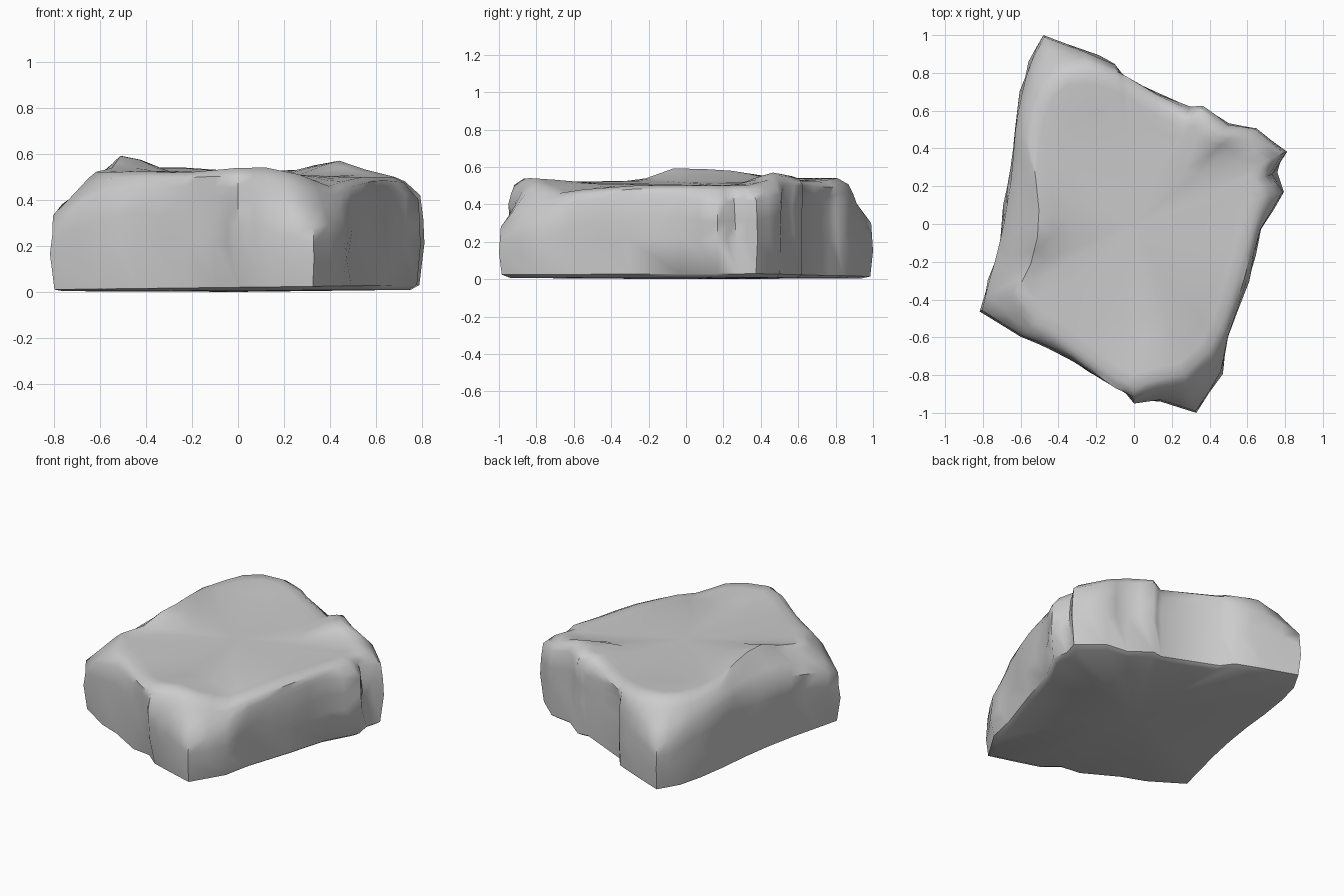
import bpy
import bmesh
from mathutils import Vector, noise

default_cube = bpy.data.objects.get("Cube")
if default_cube:
    bpy.data.objects.remove(default_cube, do_unlink=True)

# Outline of the boulder, counterclockwise from the right corner:
# x, y, shoulder height, rim scale towards the centre, rim height
OUTLINE = [
    (.8, .38, .42, .85, .5), (.65, .51, .46, .86, .53), (.5, .53, .5, .88, .57),
    (.37, .63, .5, .9, .55), (.3, .62, .42, .88, .53), (-.04, .77, .4, .95, .52),
    (-.1, .85, .42, .89, .53), (-.27, .92, .4, .88, .54), (-.48, 1, .3, .8, .54),
    (-.56, .86, .34, .84, .54), (-.6, .7, .4, .86, .54), (-.63, .5, .45, .87, .55),
    (-.65, .3, .45, .8, .58), (-.68, .1, .44, .74, .59), (-.72, -.1, .42, .71, .59),
    (-.77, -.3, .38, .71, .54), (-.81, -.46, .33, .76, .52), (-.6, -.6, .42, .86, .52),
    (-.45, -.66, .46, .88, .52), (-.23, -.79, .42, .92, .52), (-.1, -.87, .42, .94, .53),
    (0, -.96, .4, .9, .54), (.14, -.94, .36, .88, .54), (.33, -1, .28, .8, .51),
    (.46, -.79, .3, .86, .46), (.5, -.6, .38, .91, .48), (.6, -.3, .42, .91, .5),
    (.68, -.03, .44, .9, .5), (.79, .17, .4, .85, .5), (.72, .26, .42, .9, .5),
]


def make_material(name, color):
    mat = bpy.data.materials.new(name)
    mat.use_nodes = True
    mat.diffuse_color = color
    mat.node_tree.nodes["Principled BSDF"].inputs["Base Color"].default_value = color
    return mat


def plateau(x):
    """Height of the top, which tilts gently down to the right."""
    return .515 - .03 * x


def undercut(x, y, amount):
    """Pull the wall in below the front overhang and fill the side notch."""
    if y < 0 and -.15 < x < .1:
        return x, y * (1 - amount)
    if y > 0 and .7 < x < .75:
        return x * (1 + amount), y * (1 + amount)
    return x, y


def foot_point(x, y, scale, height):
    px, py = undercut(x, y, .07)
    return px * scale, py * scale, height * (1 + x * .6)


def add_ring(bm, place):
    """One closed ring of vertices, placed by a rule from each outline row."""
    return [bm.verts.new(place(*row)) for row in OUTLINE]


def bridge(bm, lower, upper):
    count = len(lower)
    for i in range(count):
        j = (i + 1) % count
        bm.faces.new((lower[i], lower[j], upper[j], upper[i]))


def fan(bm, ring, centre, upward):
    middle = bm.verts.new(centre)
    for a, b in zip(ring, ring[1:] + ring[:1]):
        bm.faces.new((a, b, middle) if upward else (b, a, middle))


def weather(bm):
    """Roughen the walls and rim, leaving base, plateau and end corners calm."""
    bm.normal_update()
    moves = []
    for v in bm.verts:
        if v.co.z > .06 and abs(v.co.y) < .93:
            wall = 1 - abs(v.normal.z)
            dent = noise.noise(v.co * 4) * .018 + noise.noise(v.co * 9) * .012
            moves.append((v, v.normal * dent * wall))
    for v, move in moves:
        v.co += move


# Lofted rock body: base, foot, wall, shoulder, rim and tilted top
bm = bmesh.new()
rings = [
    add_ring(bm, lambda x, y, s, k, r: foot_point(x, y, .94, .006)),
    add_ring(bm, lambda x, y, s, k, r: foot_point(x, y, .985, .02)),
    add_ring(bm, lambda x, y, s, k, r: (*undercut(x, y, .03), s * .5)),
    add_ring(bm, lambda x, y, s, k, r: (x * .99, y * .99, s)),
    add_ring(bm, lambda x, y, s, k, r: (x * (k + .06), y * (k + .06), s * .25 + r * .75)),
    add_ring(bm, lambda x, y, s, k, r: (x * k, y * k, r)),
    add_ring(bm, lambda x, y, s, k, r: (x * k * .84, y * k * .84, r * .7 + plateau(x) * .3)),
    add_ring(bm, lambda x, y, s, k, r: (x * k * .6, y * k * .6, plateau(x * .5))),
]
for lower, upper in zip(rings, rings[1:]):
    bridge(bm, lower, upper)
fan(bm, rings[-1], Vector((0, 0, plateau(0))), True)
fan(bm, rings[0], Vector((0, 0, 0)), False)

# Finer facets on the walls for the chipped surface
side_edges = [e for e in bm.edges if all(.04 < v.co.z and v.co.xy.length > .5 for v in e.verts)]
bmesh.ops.subdivide_edges(bm, edges=side_edges, cuts=1, use_grid_fill=True)
weather(bm)
bmesh.ops.recalc_face_normals(bm, faces=bm.faces)

mesh = bpy.data.meshes.new("boulder")
bm.to_mesh(mesh)
bm.free()
mesh.materials.append(make_material("stone grey", (.6, .6, .6, 1)))
boulder = bpy.data.objects.new("boulder", mesh)
bpy.context.collection.objects.link(boulder)

bpy.ops.object.select_all(action="DESELECT")
boulder.select_set(True)
bpy.context.view_layer.objects.active = boulder
bpy.ops.object.shade_smooth_by_angle(angle=.9)
